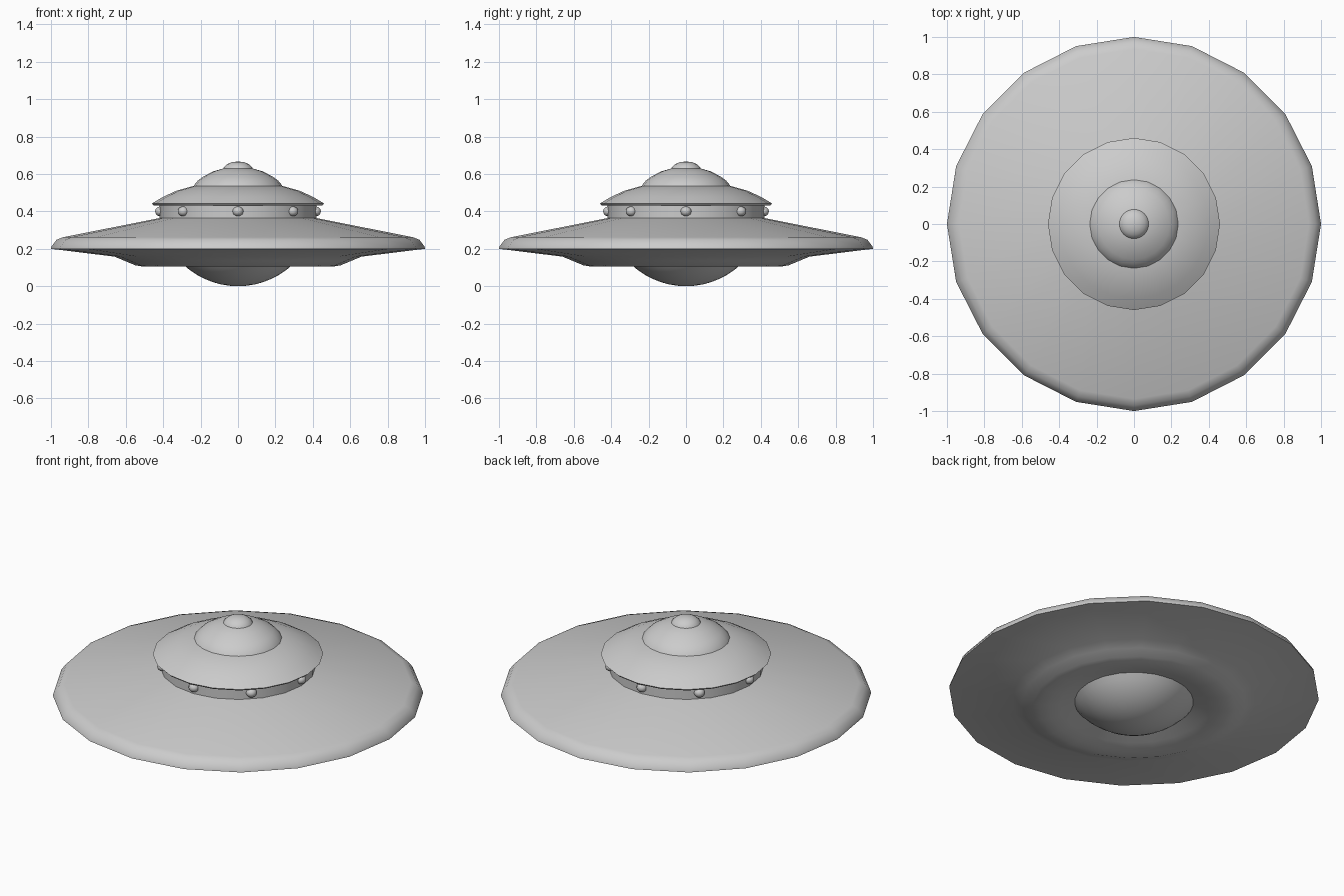
import bpy, bmesh, math
from mathutils import Matrix, Vector

if "Cube" in bpy.data.objects:
    bpy.data.objects.remove(bpy.data.objects["Cube"])


def finish(bm, name, angle):
    bmesh.ops.recalc_face_normals(bm, faces=bm.faces)
    mesh = bpy.data.meshes.new(name)
    bm.to_mesh(mesh)
    bm.free()
    obj = bpy.data.objects.new(name, mesh)
    bpy.context.collection.objects.link(obj)
    bpy.ops.object.select_all(action='DESELECT')
    obj.select_set(True)
    bpy.context.view_layer.objects.active = obj
    bpy.ops.object.shade_smooth_by_angle(angle=math.radians(angle))
    return obj


def lathe(name, profile, sides=20, angle=40):
    """Revolve (radius, height) points around the z axis."""
    bm = bmesh.new()
    verts = [bm.verts.new((r, 0, z)) for r, z in profile]
    edges = [bm.edges.new(pair) for pair in zip(verts, verts[1:])]
    bmesh.ops.spin(bm, geom=verts + edges, axis=(0, 0, 1), cent=(0, 0, 0),
                   angle=math.tau, steps=sides, use_merge=True)
    bmesh.ops.remove_doubles(bm, verts=bm.verts, dist=0.0005)
    return finish(bm, name, angle)


# Wide disc: sloping top, thin rim, and a rounded ring underneath
lathe("saucer_hull", [
    (0.41, 0.366), (0.935, 0.262), (0.97, 0.248), (0.997, 0.213), (1.0, 0.2),
    (0.66, 0.158), (0.605, 0.135), (0.55, 0.112), (0.51, 0.105),
    (0.46, 0.107), (0.40, 0.12), (0.32, 0.146), (0.28, 0.155)])

# Spherical belly under the disc
R = 0.428
belly = [(R * math.sin(a), R - R * math.cos(a))
         for a in [math.radians(50 * i / 8) for i in range(9)]]
lathe("belly_dome", belly, 32)

# Window band and overhanging roof
lathe("window_band", [(0.42, 0.355), (0.42, 0.44)])
lathe("roof", [
    (0.41, 0.432), (0.45, 0.432), (0.46, 0.442), (0.40, 0.478),
    (0.33, 0.51), (0.235, 0.537), (0.0, 0.55)])

# Upper dome and top knob
lathe("upper_dome", [
    (0.24, 0.53), (0.235, 0.54), (0.215, 0.564), (0.19, 0.583),
    (0.135, 0.613), (0.08, 0.629), (0.0, 0.64)])
lathe("top_knob", [
    (0.08, 0.625), (0.075, 0.637), (0.058, 0.652), (0.035, 0.663), (0.0, 0.667)], 24)

# Eight domed portholes around the band
bm = bmesh.new()
for i in range(8):
    a = i * math.tau / 8
    m = (Matrix.Rotation(a, 4, 'Z') @ Matrix.Translation((0.415, 0, 0.4))
         @ Matrix.Diagonal((0.028, 0.029, 0.026, 1)))
    bmesh.ops.create_uvsphere(bm, u_segments=16, v_segments=10, radius=1, matrix=m)
finish(bm, "portholes", 60)
